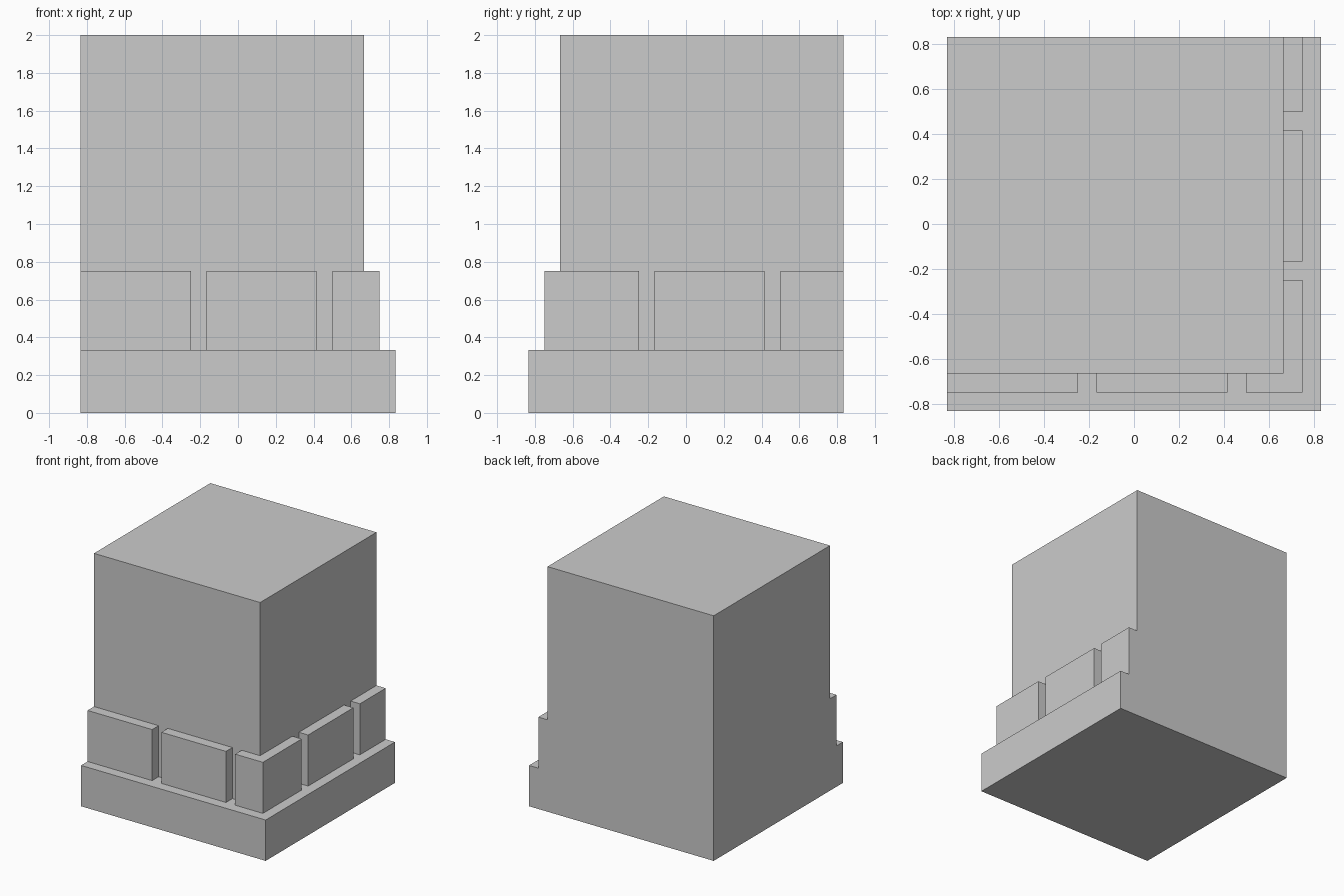
import bpy
import bmesh

if "Cube" in bpy.data.objects:
    bpy.data.objects.remove(bpy.data.objects["Cube"])

U = 1 / 12           # modelling grid unit
E = 10 * U           # outer edge of the footprint
BODY = 8 * U         # body wall on the stepped sides
FACE = 9 * U         # outer face of the trim blocks
BASE_TOP, TRIM_TOP, TOP = 0.3333, 0.75, 2.0


def prism(name, outline, z0, z1):
    """Extrude a counter-clockwise footprint from z0 to z1."""
    bm = bmesh.new()
    face = bm.faces.new([bm.verts.new((x, y, z0)) for x, y in outline])
    ext = bmesh.ops.extrude_face_region(bm, geom=[face], use_keep_orig=True)
    verts = [g for g in ext["geom"] if isinstance(g, bmesh.types.BMVert)]
    bmesh.ops.translate(bm, verts=verts, vec=(0, 0, z1 - z0))
    bmesh.ops.recalc_face_normals(bm, faces=bm.faces)
    mesh = bpy.data.meshes.new(name)
    bm.to_mesh(mesh)
    bm.free()
    obj = bpy.data.objects.new(name, mesh)
    bpy.context.collection.objects.link(obj)
    return obj


def rect(x0, x1, y0, y1):
    return [(x0, y0), (x1, y0), (x1, y1), (x0, y1)]


def corner(x0, y1, outer):
    """L-shaped footprint wrapping the front right corner of the body."""
    return [(x0, -outer), (outer, -outer), (outer, y1),
            (BODY, y1), (BODY, -BODY), (x0, -BODY)]


# Full-height body, flush with the base at the back and left
prism("body", rect(-E, BODY, -BODY, E), 0, TOP)

# Base step along the front and right
prism("base_step", corner(-E, E, E), 0, BASE_TOP)

# Trim blocks: two on the front, two on the right, one wrapping the corner
for i, (a, b) in enumerate([(-E, -3 * U), (-2 * U, 5 * U)]):
    prism(f"front_block_{i + 1}", rect(a, b, -FACE, -BODY), BASE_TOP, TRIM_TOP)
for i, (a, b) in enumerate([(-2 * U, 5 * U), (6 * U, E)]):
    prism(f"side_block_{i + 1}", rect(BODY, FACE, a, b), BASE_TOP, TRIM_TOP)
prism("corner_block", corner(6 * U, -3 * U, FACE), BASE_TOP, TRIM_TOP)
